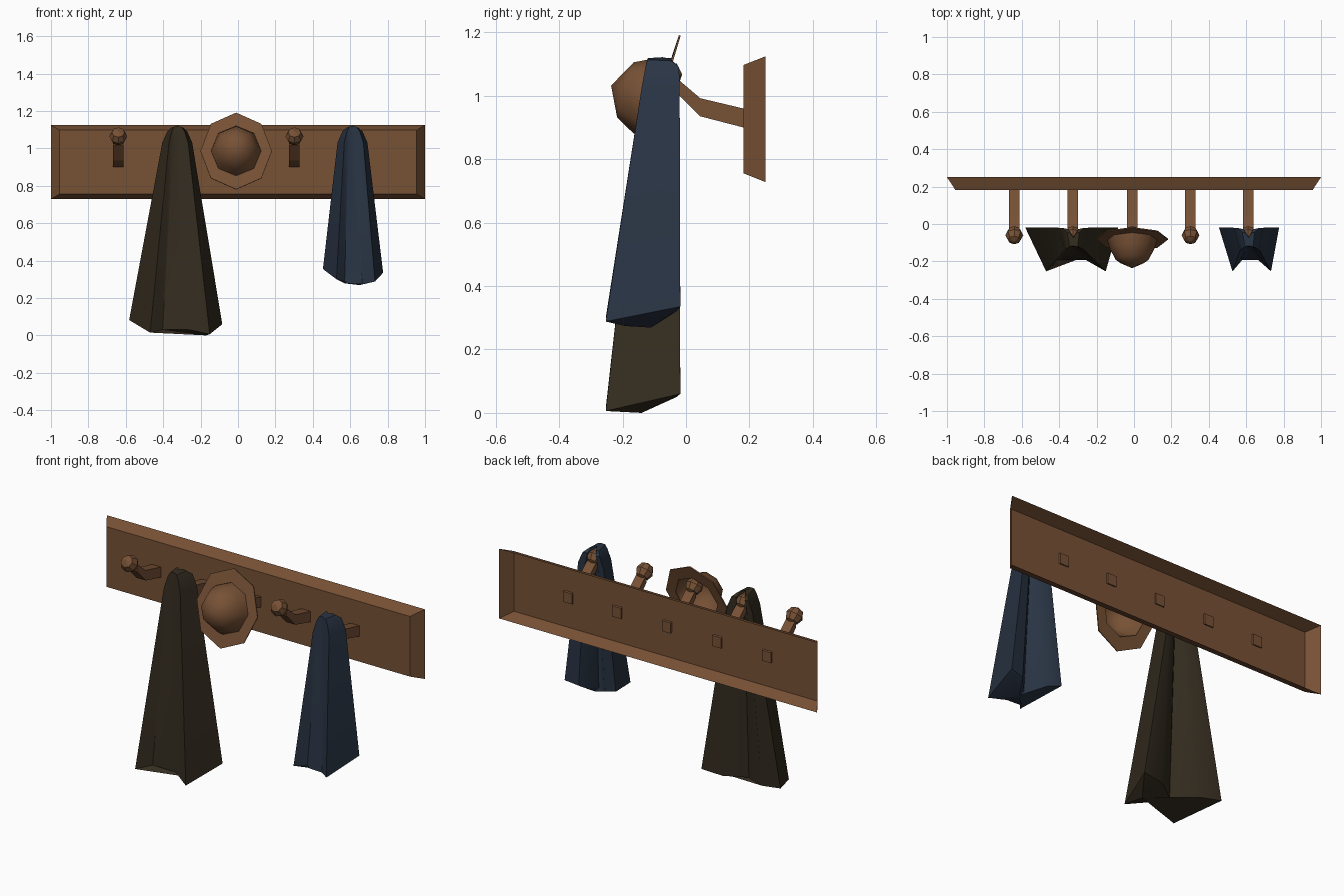
import bpy, bmesh, math
from mathutils import Vector, Matrix

if "Cube" in bpy.data.objects:
    bpy.data.objects.remove(bpy.data.objects["Cube"])


def material(name, rgb):
    m = bpy.data.materials.new(name)
    m.diffuse_color = (*rgb, 1)
    m.use_nodes = True
    m.node_tree.nodes["Principled BSDF"].inputs["Base Color"].default_value = m.diffuse_color
    return m


wood = material("warm_wood", (0.185, 0.083, 0.036))
brown = material("dark_brown_cloth", (0.034, 0.025, 0.014))
navy = material("navy_cloth", (0.022, 0.034, 0.057))


def finish(bm, name, mat, smooth=None):
    bmesh.ops.recalc_face_normals(bm, faces=bm.faces)
    me = bpy.data.meshes.new(name)
    bm.to_mesh(me)
    bm.free()
    me.materials.append(mat)
    ob = bpy.data.objects.new(name, me)
    bpy.context.collection.objects.link(ob)
    if smooth:
        bpy.ops.object.select_all(action='DESELECT')
        ob.select_set(True)
        bpy.context.view_layer.objects.active = ob
        bpy.ops.object.shade_smooth_by_angle(angle=math.radians(smooth))
    return ob


def loft(bm, loops, cap_start=True, cap_end=True):
    """Skin a list of equal-length closed loops."""
    rings = [[bm.verts.new(p) for p in lp] for lp in loops]
    n = len(rings[0])
    for a, b in zip(rings, rings[1:]):
        for i in range(n):
            j = (i + 1) % n
            bm.faces.new((a[i], a[j], b[j], b[i]))
    if cap_start:
        bm.faces.new(rings[0][::-1])
    if cap_end:
        bm.faces.new(rings[-1])
    return rings


def fan(bm, ring, point):
    """Close a ring with triangles to one point."""
    tip = bm.verts.new(point)
    for a, b in zip(ring, ring[1:] + ring[:1]):
        bm.faces.new((a, b, tip))


# Wall board: front panel with flared rim, open at the back
bm = bmesh.new()
loft(bm, [[(sx * hx, y, 0.926 + sz * hz)
           for sx, sz in ((-1, -1), (1, -1), (1, 1), (-1, 1))]
          for hx, hz, y in ((0.955, 0.171, 0.182), (1.0, 0.198, 0.25))], True, False)
finish(bm, "board", wood)

# Bent pegs with faceted knobs; their ends just pass the front panel
PEGS = (-0.64, -0.327, -0.01, 0.302, 0.61)
PATH = ((0.192, 0.897, 0.957), (0.045, 0.935, 0.992), (-0.035, 1.015, 1.06))
for k, x in enumerate(PEGS):
    bm = bmesh.new()
    loft(bm, [[(x - 0.028, y, lo), (x + 0.028, y, lo),
               (x + 0.028, y, hi), (x - 0.028, y, hi)] for y, lo, hi in PATH])
    finish(bm, f"peg_{k + 1}", wood)
    bm = bmesh.new()
    bmesh.ops.create_uvsphere(
        bm, u_segments=8, v_segments=4, radius=0.048,
        matrix=Matrix.Translation((x, -0.06, 1.064)) @ Matrix.Rotation(math.radians(50), 4, 'X'))
    finish(bm, f"knob_{k + 1}", wood)

# Hat: tilted eight-sided brim and hollow rounded crown
centre = Vector((-0.01, -0.08, 0.985))
side = Vector((1, 0, 0))
up = Vector((0, 0.287, 0.958))
out = Vector((0, -0.958, 0.287))


def hat_ring(r, depth, stretch=1.0):
    return [centre + out * depth + side * (r * math.sin(i * math.pi / 4))
            + up * (r * stretch * math.cos(i * math.pi / 4)) for i in range(8)]


bm = bmesh.new()
loft(bm, [hat_ring(0.132, 0, 1.04), hat_ring(0.191, -0.002, 1.12),
          hat_ring(0.191, 0.004, 1.12), hat_ring(0.134, 0.006, 1.04),
          hat_ring(0.132, 0, 1.04)], False, False)
bmesh.ops.remove_doubles(bm, verts=bm.verts, dist=0.0005)
finish(bm, "hat_brim", wood)
bm = bmesh.new()
rings = loft(bm, [hat_ring(r, d, 1.03) for r, d in
                  ((0.134, 0.003), (0.119, 0.055), (0.088, 0.116))], False, False)
fan(bm, rings[-1], centre + out * 0.163)
finish(bm, "hat_crown", wood, 50)

# Hanging coats: folded section (across, depth weight 0 back..1 front)
FOLDS = ((-1, 0), (-0.55, 1), (-0.28, 0.74), (0.3, 0.74), (0.73, 1),
         (1, 0), (0.5, 0.05), (0.05, 0.38), (-0.5, 0.05))
BROWN_LIFT = (0.082, 0.015, 0.032, 0.03, 0.006, 0.06, 0.05, 0.04, 0.06)
BLUE_LIFT = (0.085, 0.03, 0.008, 0.004, 0.018, 0.065, 0.05, 0.03, 0.06)


def coat(name, mat, cx, bx, half, hem, lifts, low):
    # Each level: centre x, half width, height, back y, front y, front fold fill
    levels = ((cx, 0.033, 1.122, -0.044, -0.122, 0.22), (cx, 0.054, 1.09, -0.022, -0.128, 0.2),
              (cx, 0.08, 1.03, -0.02, -0.139, 0.15), (bx, half, None, -0.018, -0.253, 0))
    loops = []
    for x, h, z, yb, yf, fill in levels:
        loops.append([(x + u * h, yb + (yf - yb) * (w + (fill if w == 0.74 else 0)),
                       hem + lift if z is None else z - (0.012 * abs(u) if z > 1.1 else 0))
                      for (u, w), lift in zip(FOLDS, lifts)])
    bm = bmesh.new()
    rings = loft(bm, loops, True, False)
    fan(bm, rings[-1], low)
    finish(bm, name, mat, 35)


coat("long_coat", brown, -0.325, -0.333, 0.249, 0.0, BROWN_LIFT, (-0.17, -0.14, 0.0))
coat("short_coat", navy, 0.612, 0.615, 0.161, 0.27, BLUE_LIFT, (0.65, -0.11, 0.269))
